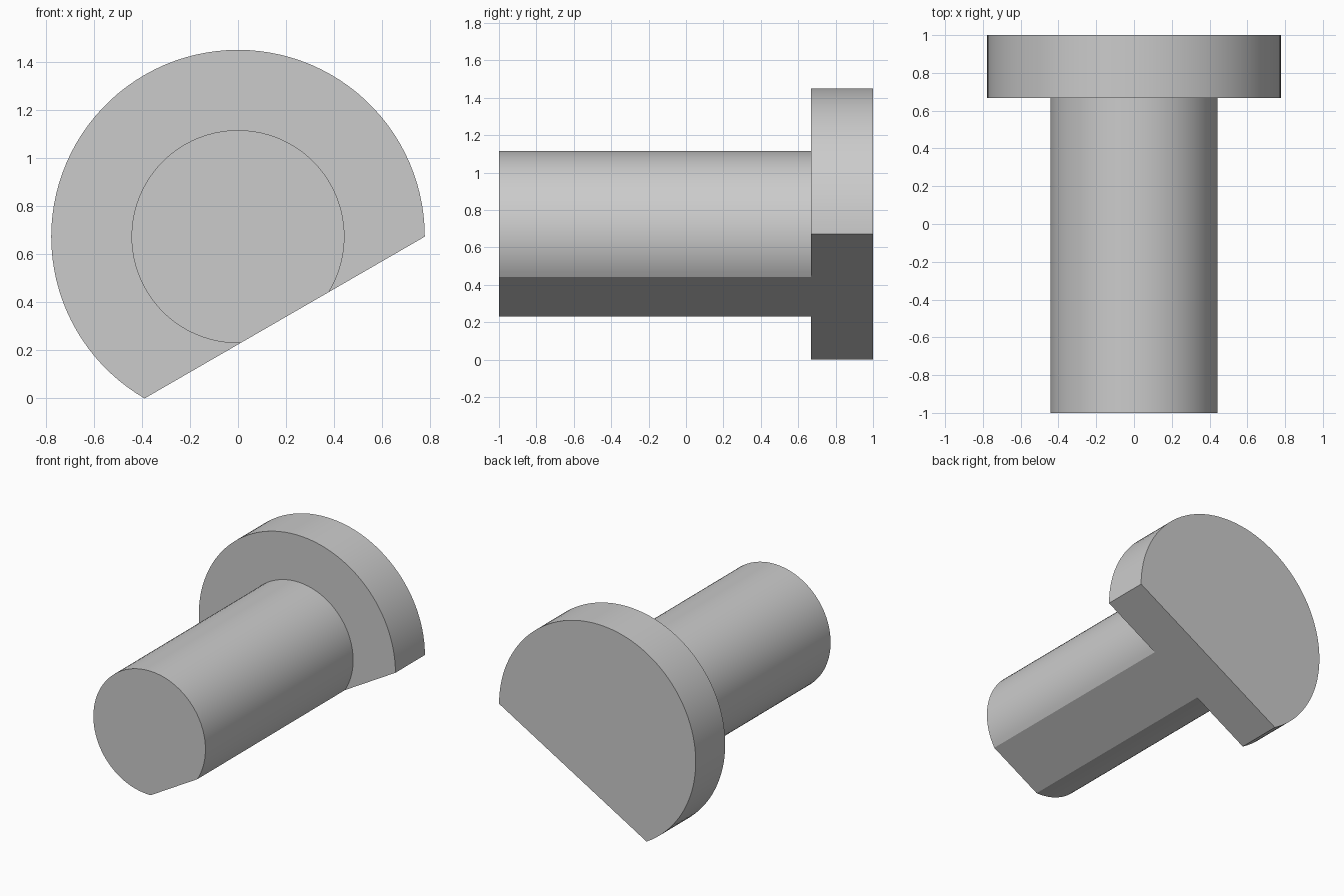
import bpy, bmesh
from math import acos, cos, sin, pi, radians

cube = bpy.data.objects.get("Cube")
if cube:
    bpy.data.objects.remove(cube, do_unlink=True)

HEAD_R, SHANK_R = 0.777, 0.443
AXIS_Z = HEAD_R * sin(pi / 3)      # lowest corner of the head rests on z = 0
FLAT_DIST = HEAD_R / 2             # axis to the flat
FLAT_DIR = radians(-60)            # direction the flat faces

steel = bpy.data.materials.new("plain grey")
steel.use_nodes = True
grey = (0.6, 0.6, 0.6, 1)
steel.diffuse_color = grey
steel.node_tree.nodes["Principled BSDF"].inputs["Base Color"].default_value = grey


def flatted_cylinder(name, radius, y0, y1, segments=72):
    """Extrude a circle along y with one side cut flat."""
    half = acos(FLAT_DIST / radius)
    start, sweep = FLAT_DIR + half, 2 * pi - 2 * half
    bm = bmesh.new()
    ring = []
    for i in range(segments + 1):
        a = start + sweep * i / segments
        ring.append(bm.verts.new((radius * cos(a), y0, AXIS_Z + radius * sin(a))))
    face = bm.faces.new(ring)
    ext = bmesh.ops.extrude_face_region(bm, geom=[face], use_keep_orig=True)
    moved = [v for v in ext["geom"] if isinstance(v, bmesh.types.BMVert)]
    bmesh.ops.translate(bm, verts=moved, vec=(0, y1 - y0, 0))
    bmesh.ops.recalc_face_normals(bm, faces=bm.faces)
    mesh = bpy.data.meshes.new(name)
    bm.to_mesh(mesh)
    bm.free()
    mesh.materials.append(steel)
    obj = bpy.data.objects.new(name, mesh)
    bpy.context.collection.objects.link(obj)
    bpy.ops.object.select_all(action="DESELECT")
    obj.select_set(True)
    bpy.context.view_layer.objects.active = obj
    bpy.ops.object.shade_smooth_by_angle(angle=radians(20))
    return obj


# Wide head at the back, shank reaching forward, sharing one flat
flatted_cylinder("head", HEAD_R, 0.667, 1)
flatted_cylinder("shank", SHANK_R, -1, 0.667)
